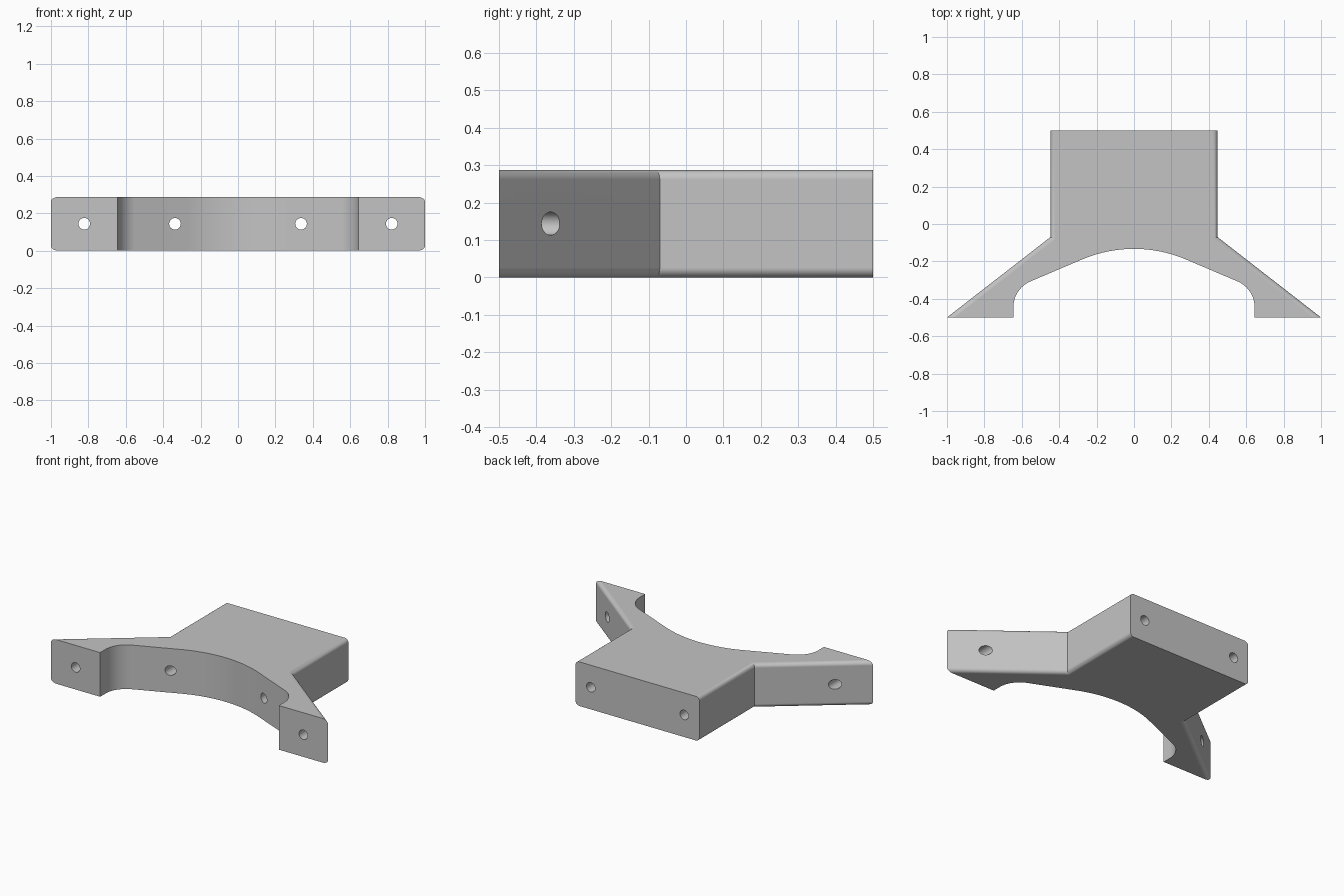
import bpy, bmesh
from math import sin, cos, radians

cube = bpy.data.objects.get("Cube")
if cube:
    bpy.data.objects.remove(cube, do_unlink=True)

HEIGHT, FILLET, HOLE_R = 0.288, 0.026, 0.031

grey = bpy.data.materials.new("light grey")
grey.use_nodes = True
colour = (0.55, 0.55, 0.55, 1)
grey.diffuse_color = colour
grey.node_tree.nodes["Principled BSDF"].inputs["Base Color"].default_value = colour


def arc(cx, cy, r, start, end, steps):
    angles = [radians(start + (end - start) * i / steps) for i in range(steps + 1)]
    return [(cx + r * cos(a), cy + r * sin(a)) for a in angles]


# Outline of the left half: block side, wing, foot, small arc, wide arch
outer = [(0.447, 0.5), (0.447, -0.07), (1, -0.5)]
inner = [(0.645, -0.5)]
inner += arc(0.495, -0.445, 0.15, 0, 66.8, 12)
inner += arc(0, -0.843, 0.71, 66.8, 90, 12)
half = outer + inner
outline = half + [(-x, y) for x, y in reversed(half[:-1])]

# Extrude the outline into the bracket
bm = bmesh.new()
base = bm.faces.new([bm.verts.new((x, y, 0)) for x, y in outline])
ext = bmesh.ops.extrude_face_region(bm, geom=[base])
bmesh.ops.translate(bm, vec=(0, 0, HEIGHT),
                    verts=[g for g in ext["geom"] if isinstance(g, bmesh.types.BMVert)])
bmesh.ops.recalc_face_normals(bm, faces=bm.faces)

# Round the long outer edges of the block and wings
side = {(round(s * x, 3), round(y, 3)) for x, y in outer for s in (1, -1)}


def is_outer(edge):
    a, b = (v.co for v in edge.verts)
    on_side = all((round(p.x, 3), round(p.y, 3)) in side for p in (a, b))
    return on_side and abs(a.z - b.z) < 0.01 and a.x * b.x > 0


bmesh.ops.bevel(bm, geom=[e for e in bm.edges if is_outer(e)], offset=FILLET,
                offset_type='OFFSET', segments=6, profile=0.5, affect='EDGES')
mesh = bpy.data.meshes.new("bracket")
bm.to_mesh(mesh)
bm.free()
mesh.materials.append(grey)
bracket = bpy.data.objects.new("bracket", mesh)
bpy.context.collection.objects.link(bracket)

# Drill four screw holes from front to back
for x in (-0.822, -0.337, 0.337, 0.822):
    bpy.ops.mesh.primitive_cylinder_add(vertices=32, radius=HOLE_R, depth=1.4,
                                        location=(x, 0, HEIGHT / 2),
                                        rotation=(radians(90), 0, 0))
    drill = bpy.context.object
    drill.name = "hole_cutter"
    drill.data.materials.append(grey)
    drill.hide_render = True
    bpy.ops.object.select_all(action='DESELECT')
    bracket.select_set(True)
    bpy.context.view_layer.objects.active = bracket
    cut = bracket.modifiers.new("hole", 'BOOLEAN')
    cut.object, cut.operation, cut.solver = drill, 'DIFFERENCE', 'EXACT'
    bpy.ops.object.modifier_apply(modifier=cut.name)
    bpy.data.objects.remove(drill, do_unlink=True)

# Smooth curved walls, keep flat faces flat
bpy.ops.object.shade_smooth_by_angle(angle=radians(30))
weighted = bracket.modifiers.new("weighted_normals", 'WEIGHTED_NORMAL')
weighted.keep_sharp = True
